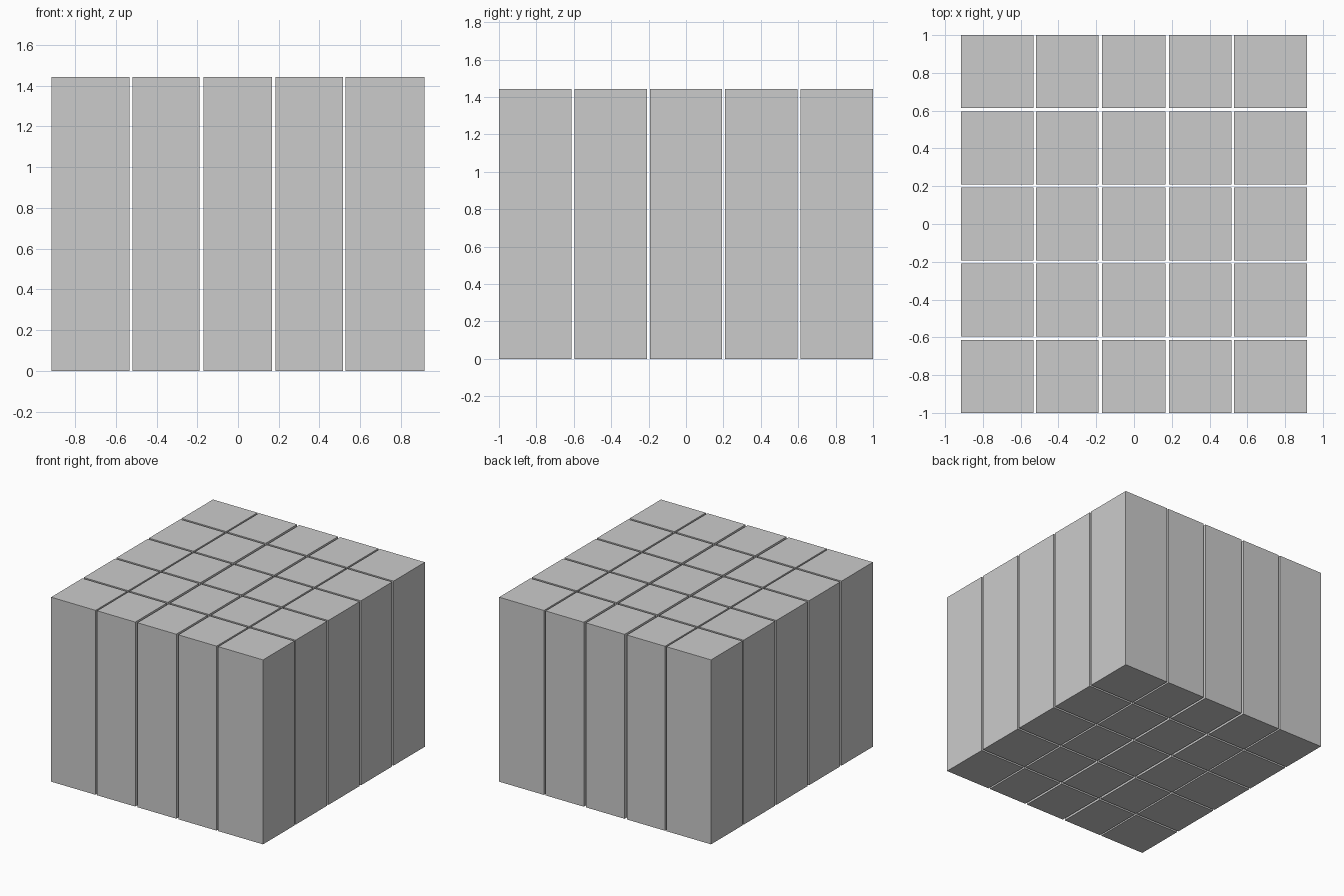
import bpy

if "Cube" in bpy.data.objects:
    bpy.data.objects.remove(bpy.data.objects["Cube"])

HEIGHT = 1.443

# Column spans across x, and evenly spaced rows along y
columns = [(-0.917, -0.532), (-0.519, -0.189), (-0.170, 0.166),
           (0.184, 0.515), (0.529, 0.917)]
DEPTH, PITCH = 0.387, 0.40325


def block(name, x0, x1, yc):
    bpy.ops.mesh.primitive_cube_add(size=1, location=((x0 + x1) / 2, yc, HEIGHT / 2))
    ob = bpy.context.object
    ob.name = name
    ob.scale = (x1 - x0, DEPTH, HEIGHT)
    bpy.ops.object.transform_apply(location=False, rotation=False, scale=True)


# Five by five grid of tall blocks with narrow gaps
for row in range(5):
    for col, (x0, x1) in enumerate(columns):
        block(f"block_row{row + 1}_column{col + 1}", x0, x1, (row - 2) * PITCH)
